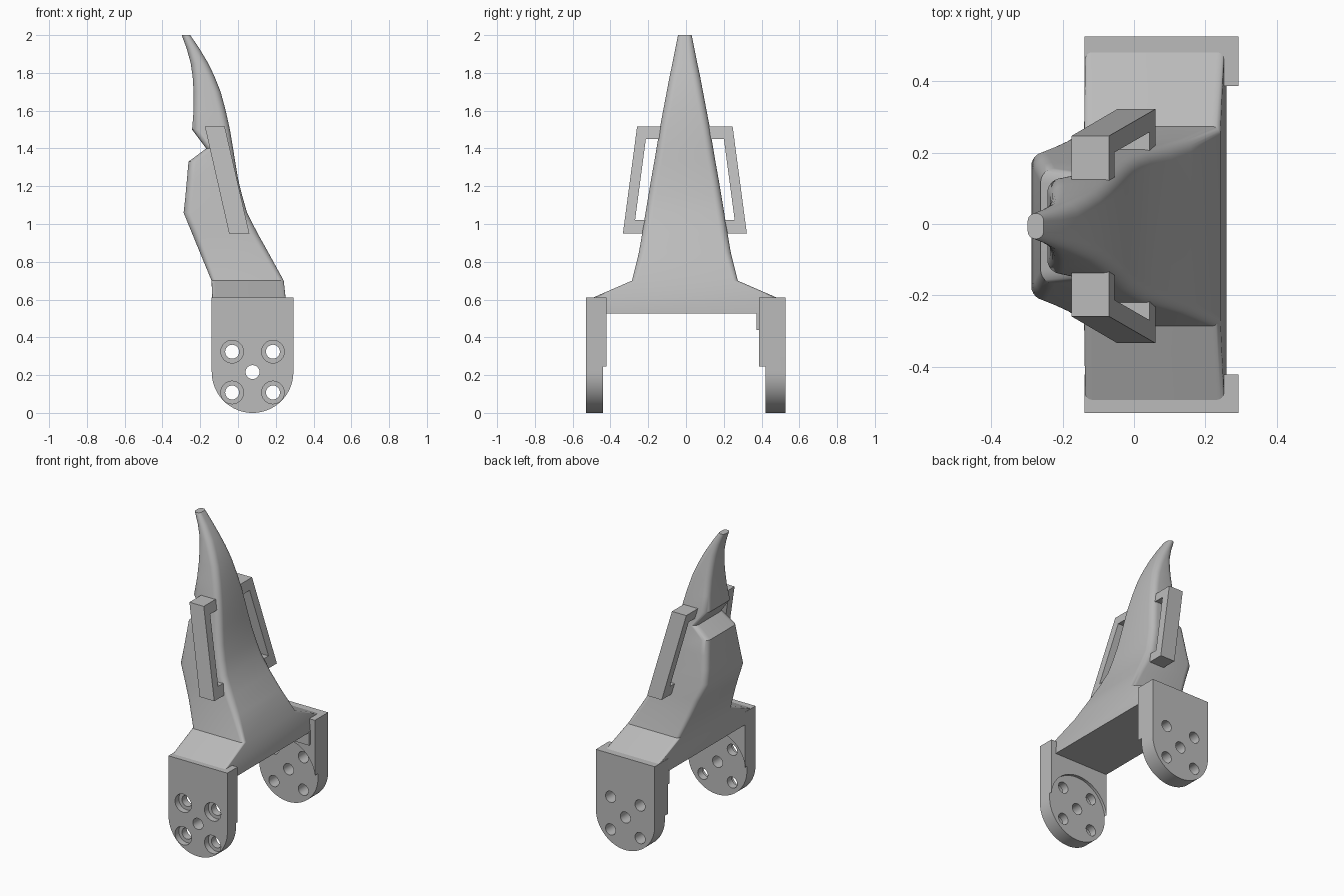
import bpy, bmesh, math
from mathutils import Matrix, Vector

cube = bpy.data.objects.get("Cube")
if cube:
    bpy.data.objects.remove(cube, do_unlink=True)

grey = bpy.data.materials.new("plain_grey")
grey.use_nodes = True
COLOUR = (0.5, 0.5, 0.5, 1)
grey.diffuse_color = COLOUR
grey.node_tree.nodes["Principled BSDF"].inputs["Base Color"].default_value = COLOUR

MID_Y = -0.006          # centre line of the horn
HUB = (0.077, 0.216)    # x, z of the bracket hub
HUB_R = 0.216


def finish(name, bm, angle=30):
    bmesh.ops.recalc_face_normals(bm, faces=bm.faces)
    mesh = bpy.data.meshes.new(name)
    bm.to_mesh(mesh)
    bm.free()
    mesh.materials.append(grey)
    ob = bpy.data.objects.new(name, mesh)
    bpy.context.collection.objects.link(ob)
    select(ob)
    bpy.ops.object.shade_smooth_by_angle(angle=math.radians(angle))
    return ob


def select(ob):
    bpy.ops.object.select_all(action='DESELECT')
    ob.select_set(True)
    bpy.context.view_layer.objects.active = ob


def loft(name, rings):
    bm = bmesh.new()
    loops = [[bm.verts.new(p) for p in ring] for ring in rings]
    n = len(loops[0])
    for a, b in zip(loops, loops[1:]):
        for i in range(n):
            j = (i + 1) % n
            bm.faces.new((a[i], a[j], b[j], b[i]))
    bm.faces.new(loops[0][::-1])
    bm.faces.new(loops[-1])
    return finish(name, bm)


def rounded_section(z, x0, x1, half, r, steps=6):
    r = min(r, (x1 - x0) / 2.05, half / 1.05)
    ring = []
    for k, (cx, cy) in enumerate(((x1 - r, half - r), (x0 + r, half - r),
                                  (x0 + r, r - half), (x1 - r, r - half))):
        for s in range(steps + 1):
            a = math.pi / 2 * (k + s / steps)
            ring.append((cx + r * math.cos(a), MID_Y + cy + r * math.sin(a), z))
    return ring


# Horn: height, back x, front x, half width, corner radius
sections = [
    (0.525, -0.137, 0.26, 0.43, 0.01),
    (0.61, -0.137, 0.252, 0.487, 0.02),
    (0.70, -0.14, 0.242, 0.28, 0.025),
    (0.85, -0.202, 0.16, 0.243, 0.035),
    (0.95, -0.243, 0.104, 0.226, 0.04),
    (1.06, -0.288, 0.048, 0.208, 0.04),
    (1.15, -0.278, 0.022, 0.193, 0.04),
    (1.24, -0.27, 0.0, 0.178, 0.04),
    (1.33, -0.262, -0.015, 0.162, 0.04),
    (1.40, -0.168, -0.026, 0.15, 0.04),
    (1.50, -0.243, -0.043, 0.134, 0.04),
    (1.60, -0.235, -0.065, 0.115, 0.04),
    (1.70, -0.235, -0.092, 0.096, 0.04),
    (1.78, -0.24, -0.124, 0.081, 0.04),
    (1.85, -0.25, -0.157, 0.066, 0.04),
    (1.93, -0.272, -0.205, 0.05, 0.033),
    (2.00, -0.298, -0.253, 0.036, 0.022),
]
loft("horn_body", [rounded_section(*s) for s in sections])


# Slanted side handles: one bar and two arms each
def handle_x(z):
    t = (z - 0.95) / 0.565
    return -0.047 - 0.128 * t, 0.06 - 0.13 * t


def handle_y(z):
    return 0.328 - 0.075 * (z - 0.95) / 0.565


def handle_block(name, side, z0, z1, inner):
    rings = []
    for z in (z0, z1):
        (a, b), outer = handle_x(z), handle_y(z)
        inn = inner if inner else outer - 0.055
        rings.append([(x, MID_Y + side * y, z) for x, y in
                      ((a, inn), (b, inn), (b, outer), (a, outer))])
    loft(name, rings)


for label, side in (("front", -1), ("back", 1)):
    handle_block(label + "_handle_bar", side, 1.02, 1.45, None)
    handle_block(label + "_handle_lower_arm", side, 0.95, 1.02, 0.17)
    handle_block(label + "_handle_upper_arm", side, 1.45, 1.515, 0.1)


# Mounting brackets: rounded plates with holes and a hub pocket
def cut_cylinder(plate, x, z, r, y0, y1, segments):
    bm = bmesh.new()
    place = Matrix.Translation(Vector((x, (y0 + y1) / 2, z))) @ Matrix.Rotation(math.pi / 2, 4, 'X')
    bmesh.ops.create_cone(bm, cap_ends=True, segments=segments, radius1=r, radius2=r,
                          depth=y1 - y0, matrix=place)
    cutter = finish("cutter", bm)
    cutter.hide_render = True
    mod = plate.modifiers.new("cut", 'BOOLEAN')
    mod.operation = 'DIFFERENCE'
    mod.solver = 'EXACT'
    mod.object = cutter
    select(plate)
    bpy.ops.object.modifier_apply(modifier=mod.name)
    bpy.data.objects.remove(cutter, do_unlink=True)


def bracket(name, y0, y1, pocket, counterbore):
    cx, cz = HUB
    outline = [(cx + HUB_R, 0.61), (cx - HUB_R, 0.61)]
    for i in range(41):
        a = math.pi + math.pi * i / 40
        outline.append((cx + HUB_R * math.cos(a), cz + HUB_R * math.sin(a)))
    plate = loft(name, [[(x, y, z) for x, z in outline] for y in (y0, y1)])
    cut_cylinder(plate, cx, cz, HUB_R + 0.002, pocket[0], pocket[1], 80)
    d = 0.108
    for dx, dz in ((0, 0), (d, d), (d, -d), (-d, d), (-d, -d)):
        cut_cylinder(plate, cx + dx, cz + dz, 0.037, y0 - 0.1, y1 + 0.1, 24)
        if counterbore and dx:
            cut_cylinder(plate, cx + dx, cz + dz, 0.06, y0 - 0.1, y0 + 0.04, 32)
    select(plate)
    bpy.ops.object.shade_smooth_by_angle(angle=math.radians(30))


bracket("front_bracket", -0.53, -0.422, (-0.44, -0.3), True)
bracket("back_bracket", 0.387, 0.526, (0.3, 0.42), False)

# Small rib on the inside of the back bracket
loft("bracket_rib", [[(x, y, z) for x, y in ((-0.139, 0.372), (0.26, 0.372),
                                             (0.26, 0.39), (-0.139, 0.39))]
                     for z in (0.44, 0.53)])
